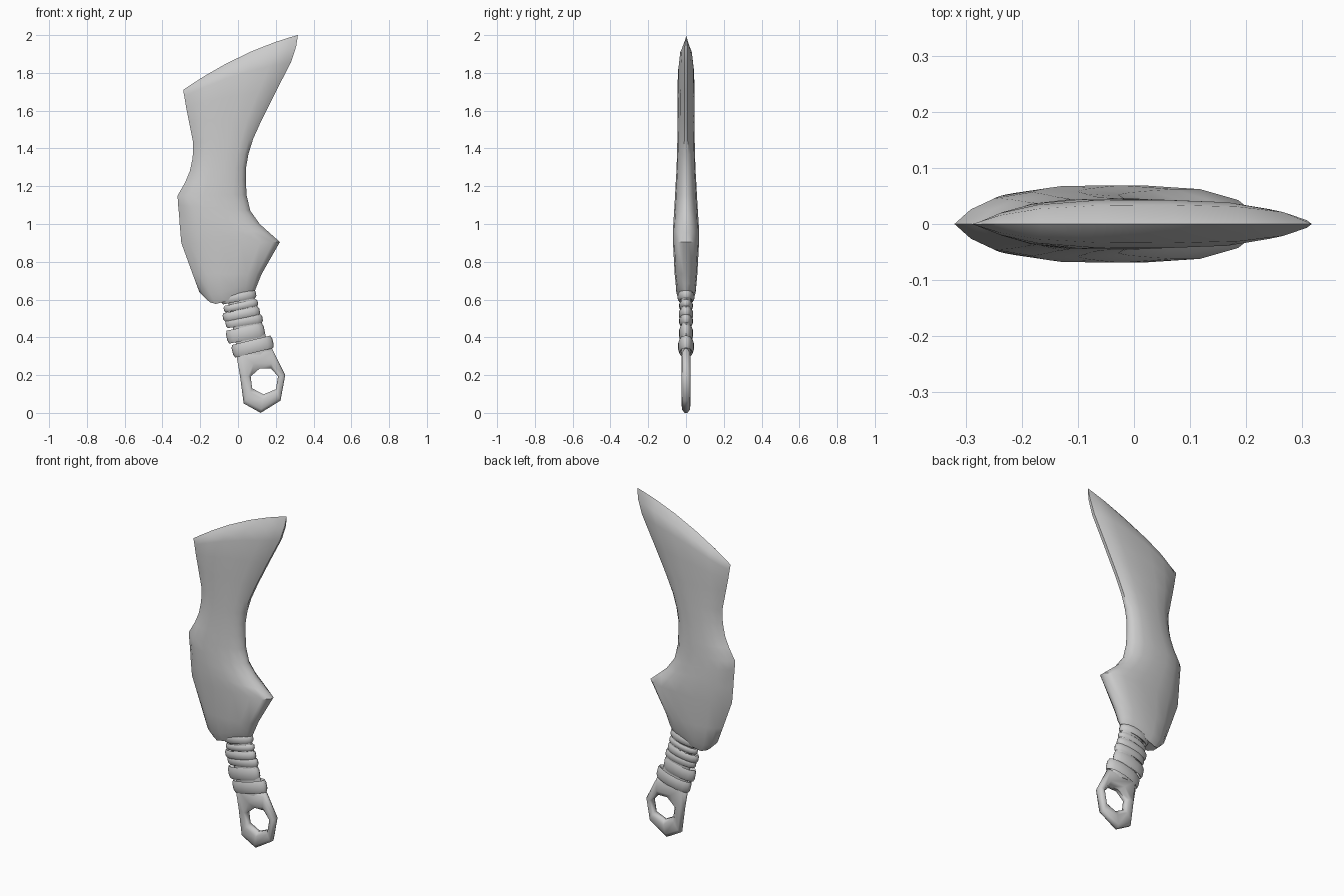
import bpy, bmesh
from math import cos, sin, pi, radians
from mathutils import Vector

if "Cube" in bpy.data.objects:
    bpy.data.objects.remove(bpy.data.objects["Cube"])


def loft(name, rings, loop=False, angle=45):
    """Skin a list of equal-sized closed rings; cap the ends unless looped."""
    bm = bmesh.new()
    vs = [[bm.verts.new(p) for p in ring] for ring in rings]
    n, m = len(vs), len(vs[0])
    for i in range(n if loop else n - 1):
        a, b = vs[i], vs[(i + 1) % n]
        for j in range(m):
            k = (j + 1) % m
            bm.faces.new((a[j], a[k], b[k], b[j]))
    if not loop:
        bm.faces.new(vs[0])
        bm.faces.new(vs[-1])
    bmesh.ops.remove_doubles(bm, verts=bm.verts, dist=0.0005)
    bmesh.ops.recalc_face_normals(bm, faces=bm.faces)
    me = bpy.data.meshes.new(name)
    bm.to_mesh(me)
    bm.free()
    ob = bpy.data.objects.new(name, me)
    bpy.context.collection.objects.link(ob)
    bpy.ops.object.select_all(action='DESELECT')
    ob.select_set(True)
    bpy.context.view_layer.objects.active = ob
    bpy.ops.object.shade_smooth_by_angle(angle=radians(angle))
    return ob


# Blade: rows of left x,z, right x,z, half thickness, bow amount, bow skew
rows = [
    (-.17, .605, .09, .648, .036, -.36, 3),
    (-.205, .64, .105, .685, .052, -.25, 3),
    (-.24, .735, .125, .735, .060, 0, 1),
    (-.30, .90, .222, .905, .069, 0, 1),
    (-.308, .99, .165, .955, .069, 0, 1),
    (-.312, 1.05, .115, 1.00, .066, 0, 1),
    (-.317, 1.10, .065, 1.07, .062, 0, 1),
    (-.32, 1.15, .045, 1.155, .058, 0, 1),
    (-.28, 1.22, .042, 1.23, .054, 0, 1),
    (-.255, 1.28, .043, 1.30, .050, 0, 1),
    (-.24, 1.35, .055, 1.37, .048, 0, 1),
    (-.237, 1.43, .08, 1.45, .046, 0, 1),
    (-.26, 1.545, .125, 1.55, .045, .02, 1),
    (-.275, 1.62, .20, 1.70, .045, .06, 1),
    (-.284, 1.675, .28, 1.855, .043, .10, 1),
    (-.288, 1.695, .308, 1.94, .034, .12, 1),
    (-.29, 1.71, .317, 2.0, 0, .13, 1),
]
section = [(0, 0), (.08, .45), (.2, .8), (.38, .98), (.6, 1),
           (.8, .9), (.93, .62), (1, .2)]
section += [(t, -h) for t, h in reversed(section[1:])]


def blade_ring(lx, lz, rx, rz, thick, bow, skew):
    return [(lx + (rx - lx) * t, thick * h,
             lz + (rz - lz) * t + bow * t * (1 - t) ** skew)
            for t, h in section]


loft("blade", [blade_ring(*r) for r in rows])

# Pommel: rounded frame between the outer outline and the seven-sided hole
outer = [(.01, .20), (-.015, .34), (.18, .34), (.25, .20),
         (.225, .065), (.12, 0), (.03, .05)]
hole = [(.067, .193), (.115, .235), (.175, .235), (.212, .193),
        (.20, .125), (.135, .098), (.075, .13)]
rim = [(0, .008), (.2, .022), (.75, .024), (1, .01)]
rim += [(s, -y) for s, y in reversed(rim)]
loft("pommel_ring",
     [[(o[0] + (h[0] - o[0]) * s, y, o[1] + (h[1] - o[1]) * s) for s, y in rim]
      for o, h in zip(outer, hole)], loop=True, angle=60)


def oval(cx, cz, a, b, n=12):
    return [(cx + a * cos(2 * pi * i / n), b * sin(2 * pi * i / n), cz)
            for i in range(n)]


# Grip core under the wrapping
loft("grip_core", [oval(.087, .31, .088, .025), oval(.005, .66, .07, .03)])


def wrap(name, left, right, depth, height, n=16):
    """Flattened cord band running around the grip from left to right."""
    l, r = Vector((left[0], 0, left[1])), Vector((right[0], 0, right[1]))
    mid, u = (l + r) / 2, (r - l).normalized()
    up = Vector((-u.z, 0, u.x))
    half = (r - l).length / 2
    prof = [(.022, -.3), (.007, -.5), (0, -.25), (0, .25), (.007, .5), (.022, .3)]
    rings = []
    for i in range(n):
        c, s = cos(2 * pi * i / n), sin(2 * pi * i / n)
        rings.append([mid + u * c * (half - d) + Vector((0, s * (depth - d), 0))
                      + up * height * h for d, h in prof])
    loft(name, rings, loop=True, angle=60)


# Cord wraps from blade down to pommel
bands = [((-.09, .595), (.095, .632), .044, .045),
         ((-.075, .548), (.105, .585), .036, .035),
         ((-.08, .505), (.115, .54), .038, .045),
         ((-.065, .47), (.13, .50), .036, .045),
         ((-.06, .40), (.14, .44), .037, .07),
         ((-.03, .325), (.185, .378), .042, .068)]
for i, b in enumerate(bands):
    wrap(f"cord_wrap_{i + 1}", *b)
